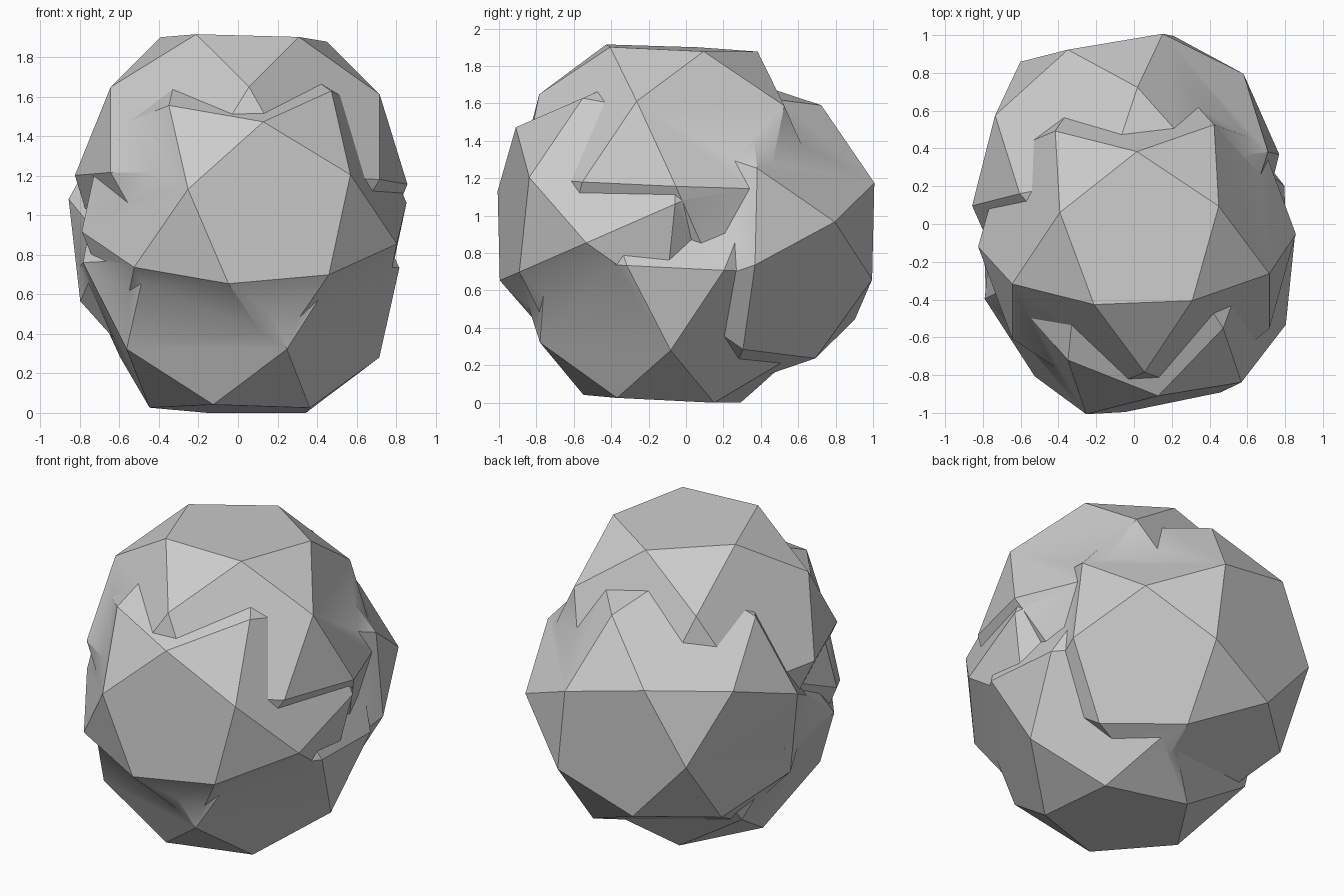
import bpy
import bmesh
from math import radians
from mathutils import Matrix, Vector

default_cube = bpy.data.objects.get("Cube")
if default_cube:
    bpy.data.objects.remove(default_cube, do_unlink=True)

RADIUS = 0.842

# Plain stone grey
stone = bpy.data.materials.new("stone_grey")
stone.use_nodes = True
grey = (0.6, 0.6, 0.6, 1.0)
stone.diffuse_color = grey
stone.node_tree.nodes["Principled BSDF"].inputs["Base Color"].default_value = grey


def frame(normal, corner):
    """Rotation whose z axis is the normal and whose x axis leans to the corner."""
    z = Vector(normal).normalized()
    x = Vector(corner)
    x = (x - z * x.dot(z)).normalized()
    return Matrix((x, z.cross(x), z)).transposed()


def make_lobe(name, centre, normal, corner):
    """Icosidodecahedron with one pentagon facing normal and one corner aimed."""
    ico = bmesh.new()
    bmesh.ops.create_icosphere(ico, subdivisions=1, radius=1)
    ico.verts.ensure_lookup_table()
    tip = ico.verts[0]
    edge = tip.link_edges[0]
    reference = frame(tip.co, tip.co + edge.other_vert(tip).co)
    turn = frame(normal, corner) @ reference.transposed()
    middles = [(e.verts[0].co + e.verts[1].co).normalized() for e in ico.edges]
    ico.free()

    bm = bmesh.new()
    for m in middles:
        bm.verts.new(Vector(centre) + turn @ m * RADIUS)
    bmesh.ops.convex_hull(bm, input=bm.verts[:])
    bmesh.ops.dissolve_limit(bm, angle_limit=radians(3),
                             verts=bm.verts[:], edges=bm.edges[:])
    bmesh.ops.recalc_face_normals(bm, faces=bm.faces[:])
    mesh = bpy.data.meshes.new(name)
    bm.to_mesh(mesh)
    bm.free()
    mesh.materials.append(stone)
    obj = bpy.data.objects.new(name, mesh)
    bpy.context.collection.objects.link(obj)
    return obj


# Four overlapping lobes: centre, pentagon direction, corner direction
boulder = make_lobe("boulder", (0.01, -0.09, 1.18), (0.025, 0.04, 1), (0, 0.47, 0.7))
others = [
    make_lobe("lower_lobe", (0, -0.09, 0.735), (-0.015, -0.05, -1), (0.34, 0.24, -0.735)),
    make_lobe("front_lobe", (0.025, -0.23, 0.99), (0.195, -0.975, 0.06), (0.095, -0.67, 0.48)),
    make_lobe("back_lobe", (-0.05, 0.23, 0.91), (0.57, 0.58, 0.58), (0.19, 0.77, 0.26)),
]

# Fuse the lobes into one stone
bpy.ops.object.select_all(action="DESELECT")
bpy.context.view_layer.objects.active = boulder
boulder.select_set(True)
for lobe in others:
    fuse = boulder.modifiers.new("fuse", "BOOLEAN")
    fuse.operation = "UNION"
    fuse.solver = "EXACT"
    fuse.object = lobe
    bpy.ops.object.modifier_apply(modifier=fuse.name)
    bpy.data.objects.remove(lobe, do_unlink=True)

# Stand it on the ground, centred
points = [v.co for v in boulder.data.vertices]
low = Vector([min(p[i] for p in points) for i in range(3)])
high = Vector([max(p[i] for p in points) for i in range(3)])
middle = (low + high) / 2
boulder.data.transform(Matrix.Translation((-middle.x, -middle.y, -low.z)))

# Soft shallow creases, hard facet edges
bpy.ops.object.shade_smooth_by_angle(angle=radians(30))
